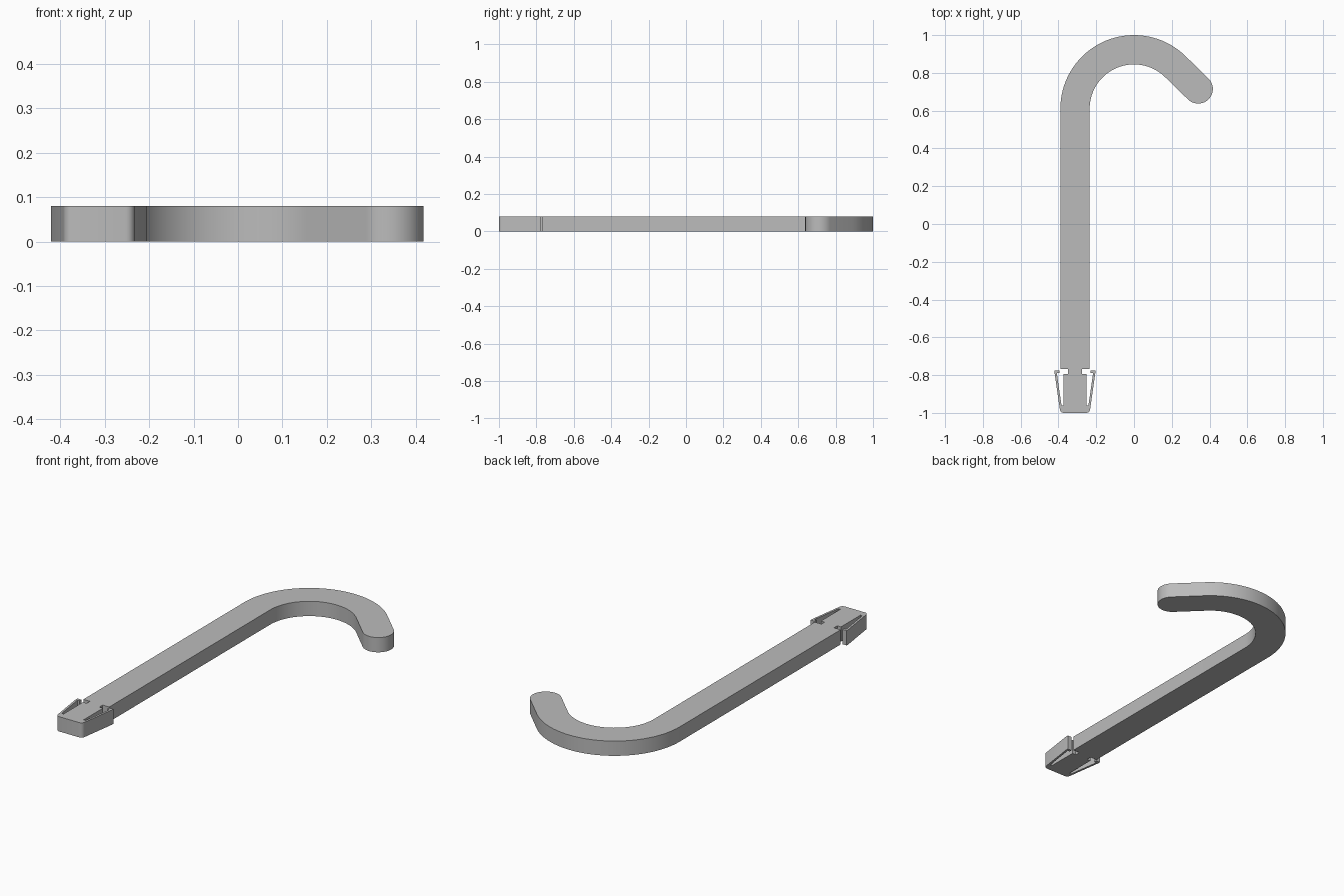
import bpy, bmesh
from math import sin, cos, radians

cube = bpy.data.objects.get("Cube")
if cube:
    bpy.data.objects.remove(cube, do_unlink=True)

THICK = 0.08
HALF = 0.0775            # half width of the rod
R = 0.3125               # centreline radius of the hook
HOOK_Y = 0.61            # height of the hook centre
TIP = (0.34, 0.715)      # centre of the rounded tip


def arc(cx, cy, r, a0, a1, steps):
    """Points along an arc, angles in degrees."""
    angles = [radians(a0 + (a1 - a0) * i / steps) for i in range(steps + 1)]
    return [(cx + r * cos(a), cy + r * sin(a)) for a in angles]


# Half of the snap clip: neck, core, slot, barb with lip, rounded foot
half_clip = [
    (HALF, -0.767), (0.038, -0.767), (0.038, -0.795), (0.06, -0.795),
    (0.06, -0.962), (0.071, -0.962), (0.096, -0.79), (0.083, -0.79),
    (0.083, -0.775), (0.108, -0.775), (0.108, -0.788), (0.081, -0.975),
] + arc(0.06, -0.98, 0.02, 0, -90, 5)

# Full outline, counterclockwise: clip, inside of hook, tip, outside of hook
outline = [(-R - x, y) for x, y in half_clip]
outline += [(-R + x, y) for x, y in reversed(half_clip)]
outline += arc(0, HOOK_Y, R - HALF, 180, 45, 36)
outline += arc(*TIP, HALF, 225, 405, 24)
outline += arc(0, HOOK_Y, R + HALF, 45, 180, 36)

# Extrude the outline into a solid
bm = bmesh.new()
base = bm.faces.new([bm.verts.new((x, y, 0)) for x, y in outline])
top = bmesh.ops.extrude_face_region(bm, geom=[base], use_keep_orig=True)["geom"]
bmesh.ops.translate(bm, vec=(0, 0, THICK),
                    verts=[v for v in top if isinstance(v, bmesh.types.BMVert)])
bmesh.ops.recalc_face_normals(bm, faces=bm.faces)
mesh = bpy.data.meshes.new("hook_with_clip")
bm.to_mesh(mesh)
bm.free()
hook = bpy.data.objects.new("hook_with_clip", mesh)
bpy.context.collection.objects.link(hook)

# Plain grey material
grey = bpy.data.materials.new("light_grey")
grey.use_nodes = True
colour = (0.5, 0.5, 0.5, 1)
grey.diffuse_color = colour
grey.node_tree.nodes["Principled BSDF"].inputs["Base Color"].default_value = colour
mesh.materials.append(grey)

# Smooth curves with sharp rims
bpy.ops.object.select_all(action="DESELECT")
hook.select_set(True)
bpy.context.view_layer.objects.active = hook
bpy.ops.object.shade_smooth_by_angle(angle=radians(30))
